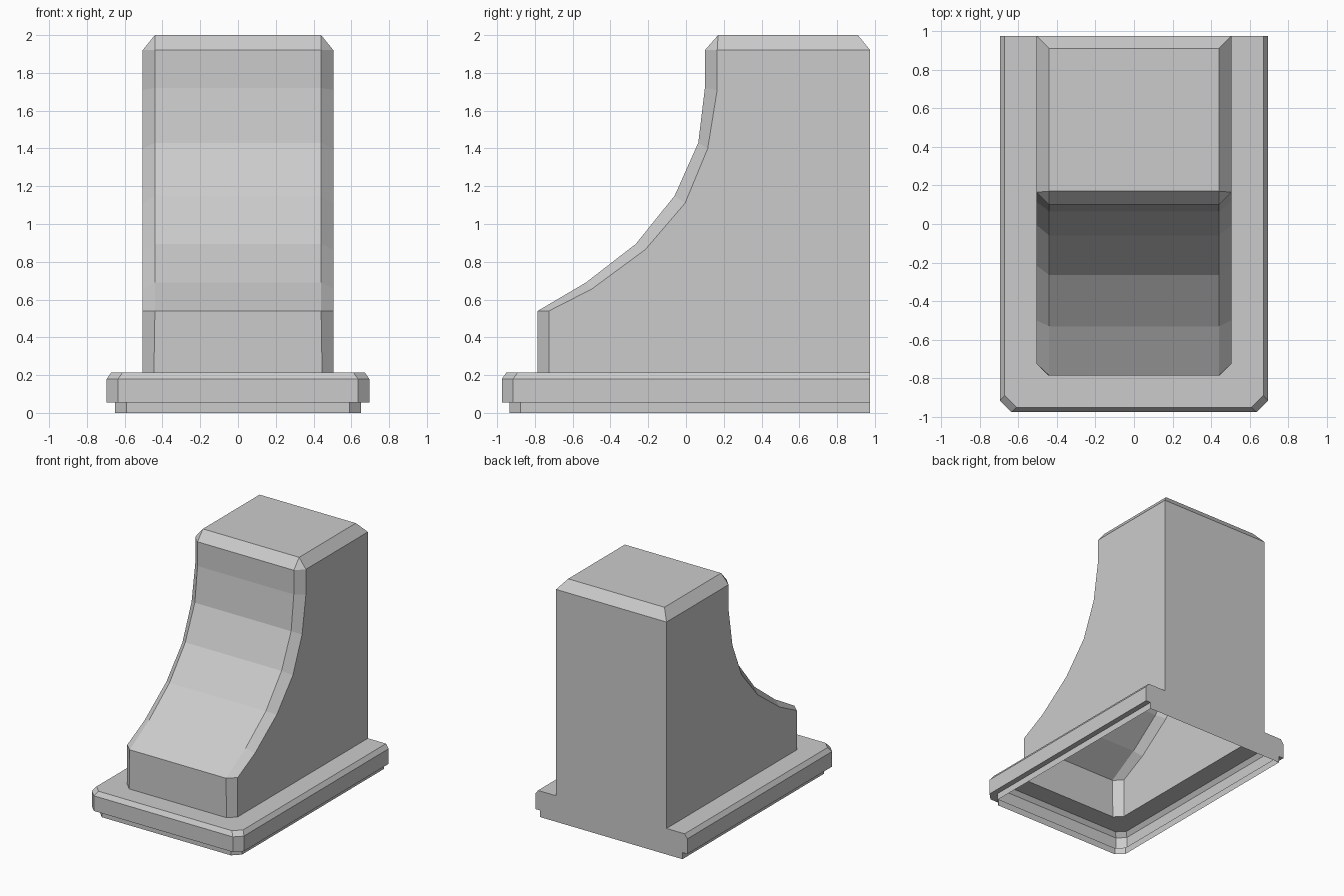
import bpy, bmesh

cube = bpy.data.objects.get("Cube")
if cube:
    bpy.data.objects.remove(cube, do_unlink=True)

GREY = (0.6, 0.6, 0.6, 1.0)
stone = bpy.data.materials.new("plain grey")
stone.use_nodes = True
stone.diffuse_color = GREY
stone.node_tree.nodes["Principled BSDF"].inputs["Base Color"].default_value = GREY

BACK = 0.975
CHAMFER = 0.06


def ring(side, front, back=BACK):
    """Six points: back, side and front corner, mirrored in x."""
    half = [(side[0], back, side[2]), side, front]
    return half + [(-x, y, z) for x, y, z in reversed(half)]


def flat_ring(x, y, z):
    """Level ring with both front corners cut off."""
    return ring((x, y + CHAMFER, z), (x - CHAMFER, y, z))


def loft(name, rings, cap=False):
    """Skin a stack of rings, leaving the bottom open."""
    bm = bmesh.new()
    rows = [[bm.verts.new(p) for p in r] for r in rings]
    for low, high in zip(rows, rows[1:]):
        for i in range(6):
            j = (i + 1) % 6
            level = abs(low[i].co.z - high[i].co.z) < 1e-5
            if i == 5 and level:   # the back of a level step has no area
                continue
            bm.faces.new((low[i], low[j], high[j], high[i]))
    if cap:
        bm.faces.new(rows[-1])
    bmesh.ops.remove_doubles(bm, verts=bm.verts, dist=1e-5)
    bmesh.ops.dissolve_limit(bm, angle_limit=0.01, verts=bm.verts, edges=bm.edges)
    # wind outwards, judged by the flat back wall
    bmesh.ops.recalc_face_normals(bm, faces=bm.faces)
    wall = max(bm.faces, key=lambda f: f.calc_center_median().y)
    if wall.normal.y < 0:
        bmesh.ops.reverse_faces(bm, faces=bm.faces)
    mesh = bpy.data.meshes.new(name)
    bm.to_mesh(mesh)
    bm.free()
    mesh.materials.append(stone)
    obj = bpy.data.objects.new(name, mesh)
    bpy.context.scene.collection.objects.link(obj)
    return obj


# Stepped plinth, with its ledge running in to the column foot
foot = flat_ring(0.505, -0.785, 0.215)
loft("plinth", [
    flat_ring(0.65, -0.935, 0),
    flat_ring(0.65, -0.935, 0.055),
    flat_ring(0.695, -0.975, 0.055),
    flat_ring(0.695, -0.975, 0.18),
    flat_ring(0.67, -0.95, 0.215),
    foot,
])

# Column: the swept front and the edge of the side, point by point
front_curve = [(-0.785, 0.54), (-0.53, 0.69), (-0.265, 0.895), (-0.06, 1.15),
               (0.065, 1.43), (0.1, 1.72), (0.1, 1.92)]
side_curve = [(-0.725, 0.54), (-0.5, 0.655), (-0.215, 0.865), (-0.005, 1.11),
              (0.115, 1.4), (0.165, 1.71), (0.165, 1.92)]
column = [foot]
for s, f in zip(side_curve, front_curve):
    column.append(ring((0.505, *s), (0.44, *f)))
crown = (0.44, 0.17, 2.0)
column.append(ring(crown, crown, back=0.91))
loft("column", column, cap=True)
